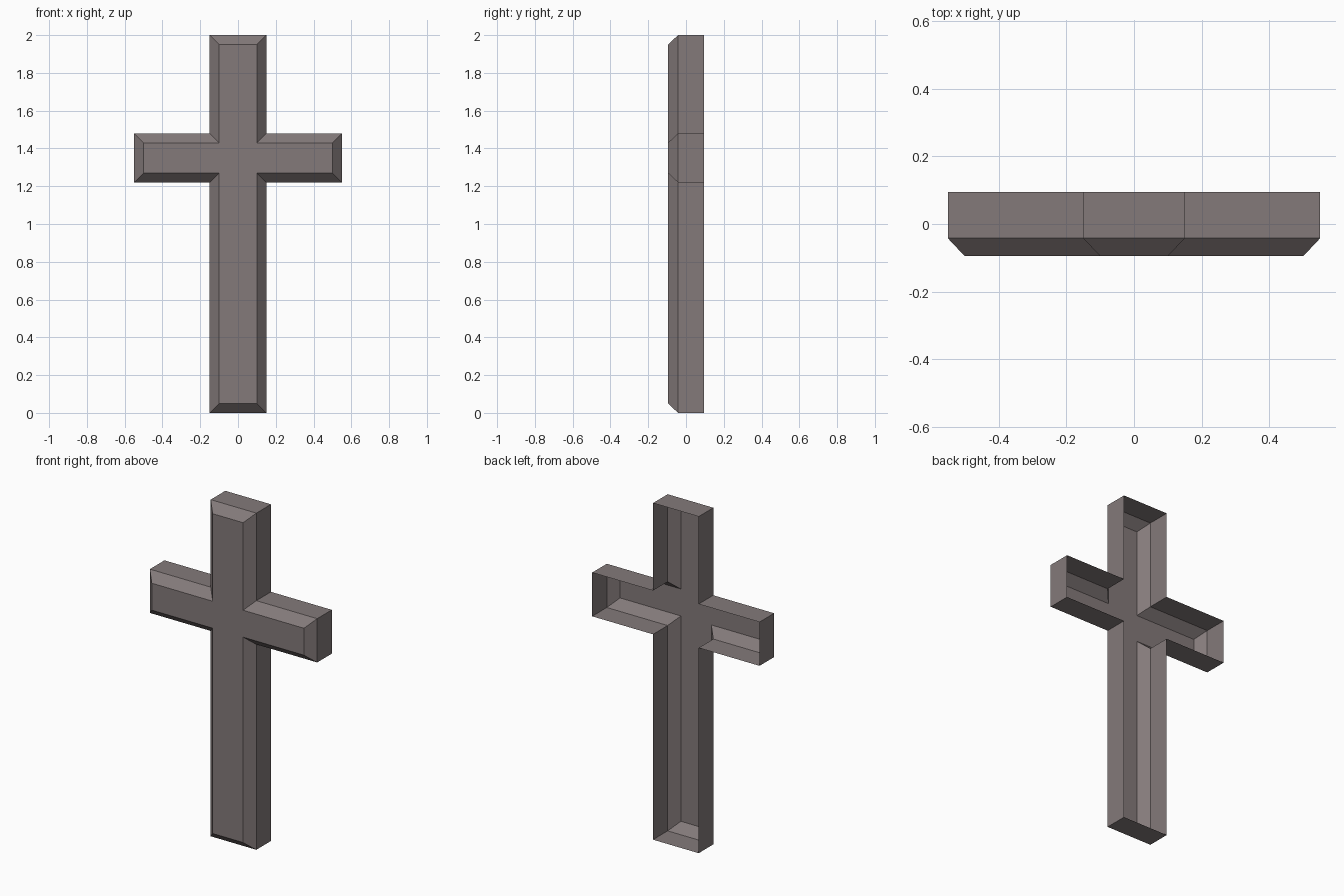
import bpy
import bmesh

if "Cube" in bpy.data.objects:
    bpy.data.objects.remove(bpy.data.objects["Cube"])

INSET = 0.05
BACK_Y, RIM_Y, FRONT_Y = 0.095, -0.042, -0.095


def cross_outline(d):
    """Cross outline shrunk inward by d, counter-clockwise seen from the front."""
    w, arm = 0.15 - d, 0.55 - d
    low, high, base, top = 1.22 + d, 1.48 - d, d, 2.0 - d
    right = [(w, base), (w, low), (arm, low), (arm, high), (w, high), (w, top)]
    return right + [(-x, z) for x, z in reversed(right)]


bm = bmesh.new()


def ring(d, y):
    return [bm.verts.new((x, y, z)) for x, z in cross_outline(d)]


# Open back edge, straight walls, chamfer and flat front
rings = [ring(0, BACK_Y), ring(0, RIM_Y), ring(INSET, FRONT_Y)]
for a, b in zip(rings, rings[1:]):
    for i in range(len(a)):
        j = (i + 1) % len(a)
        bm.faces.new((a[i], a[j], b[j], b[i]))
bm.faces.new(rings[-1])
bmesh.ops.recalc_face_normals(bm, faces=bm.faces[:])
front = min(bm.faces, key=lambda f: f.calc_center_median().y)
if front.normal.y > 0:
    bmesh.ops.reverse_faces(bm, faces=bm.faces[:])

mesh = bpy.data.meshes.new("cross_shell")
bm.to_mesh(mesh)
bm.free()
cross = bpy.data.objects.new("cross_shell", mesh)
bpy.context.collection.objects.link(cross)

# Warm grey stone colour
stone = bpy.data.materials.new("warm_grey")
stone.diffuse_color = (0.23, 0.195, 0.195, 1)
stone.use_nodes = True
stone.node_tree.nodes["Principled BSDF"].inputs["Base Color"].default_value = stone.diffuse_color
mesh.materials.append(stone)
